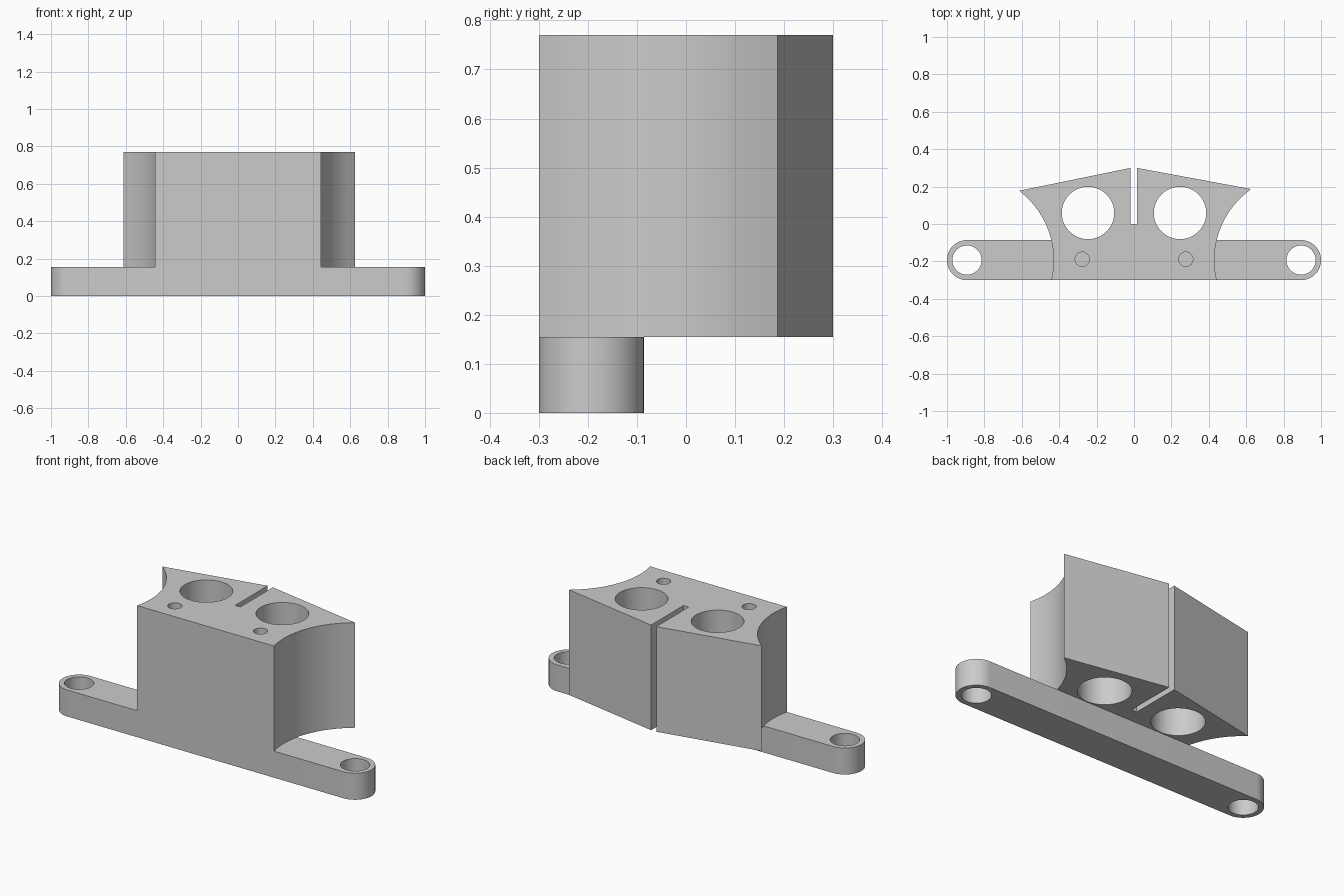
import bpy, bmesh
from math import sin, cos, pi, radians, atan2, hypot

cube = bpy.data.objects.get("Cube")
if cube:
    bpy.data.objects.remove(cube, do_unlink=True)

grey = bpy.data.materials.new("plain grey")
grey.use_nodes = True
colour = (0.6, 0.6, 0.6, 1)
grey.diffuse_color = colour
grey.node_tree.nodes["Principled BSDF"].inputs["Base Color"].default_value = colour


def arc(cx, cy, r, start, end, steps):
    """Points along an arc, both ends included."""
    angles = [start + (end - start) * i / steps for i in range(steps + 1)]
    return [(cx + r * cos(a), cy + r * sin(a)) for a in angles]


def circle(cx, cy, r, steps=64):
    return arc(cx, cy, r, 0, 2 * pi, steps)[:-1]


def plate(name, loops, z0, z1):
    """Extrude an outline with hole loops from z0 up to z1."""
    bm = bmesh.new()
    edges = []
    for loop in loops:
        verts = [bm.verts.new((x, y, z0)) for x, y in loop]
        edges += [bm.edges.new((a, b)) for a, b in zip(verts, verts[1:] + verts[:1])]
    bmesh.ops.triangle_fill(bm, use_beauty=True, edges=edges, normal=(0, 0, 1))
    top = bmesh.ops.extrude_face_region(bm, geom=bm.faces[:], use_keep_orig=True)
    moved = [v for v in top["geom"] if isinstance(v, bmesh.types.BMVert)]
    bmesh.ops.translate(bm, vec=(0, 0, z1 - z0), verts=moved)
    bmesh.ops.recalc_face_normals(bm, faces=bm.faces[:])
    mesh = bpy.data.meshes.new(name)
    bm.to_mesh(mesh)
    bm.free()
    mesh.materials.append(grey)
    obj = bpy.data.objects.new(name, mesh)
    bpy.context.collection.objects.link(obj)
    bpy.ops.object.select_all(action="DESELECT")
    obj.select_set(True)
    bpy.context.view_layer.objects.active = obj
    bpy.ops.object.shade_smooth_by_angle(angle=radians(30))
    return obj


FRONT, BAR_BACK, BAR_TOP, TOP = -0.3, -0.086, 0.155, 0.77
LUG_X, LUG_Y = 0.893, (FRONT + BAR_BACK) / 2
LUG_R = (BAR_BACK - FRONT) / 2
SCOOP_R = 0.463

# Mounting bar with rounded ends and a bolt hole in each
bar_outline = (arc(LUG_X, LUG_Y, LUG_R, -pi / 2, pi / 2, 32)
               + arc(-LUG_X, LUG_Y, LUG_R, pi / 2, 3 * pi / 2, 32))
bar = plate("mounting_bar",
            [bar_outline] + [circle(s * LUG_X, LUG_Y, 0.078) for s in (-1, 1)],
            0, BAR_TOP)


def scoop(side, corner_x, corner_y):
    """Concave flank, from the front edge to the rear corner."""
    dy = FRONT - LUG_Y
    start = (LUG_X - (SCOOP_R ** 2 - dy ** 2) ** 0.5, FRONT)
    a0 = atan2(dy, start[0] - LUG_X) % (2 * pi)
    a1 = atan2(corner_y - LUG_Y, corner_x - LUG_X) % (2 * pi)
    r = hypot(corner_x - LUG_X, corner_y - LUG_Y)
    pts = [start] + arc(LUG_X, LUG_Y, SCOOP_R, a0, a1, 32)[1:-1]
    pts.append((LUG_X + r * cos(a1), LUG_Y + r * sin(a1)))
    return [(side * x, y) for x, y in pts]


# Block with scooped flanks, a pitched back split by a slot, and four bores
slot = [(0.016, 0.3), (0.016, 0), (-0.018, 0), (-0.018, 0.3)]
block_outline = scoop(1, 0.625, 0.187) + slot + scoop(-1, 0.613, 0.178)[::-1]
bores = []
for s in (-1, 1):
    bores.append(circle(s * 0.246, 0.059, 0.14))
    bores.append(circle(s * 0.277, -0.188, 0.038, 32))
block = plate("clamp_block", [block_outline] + bores, BAR_TOP, TOP)
